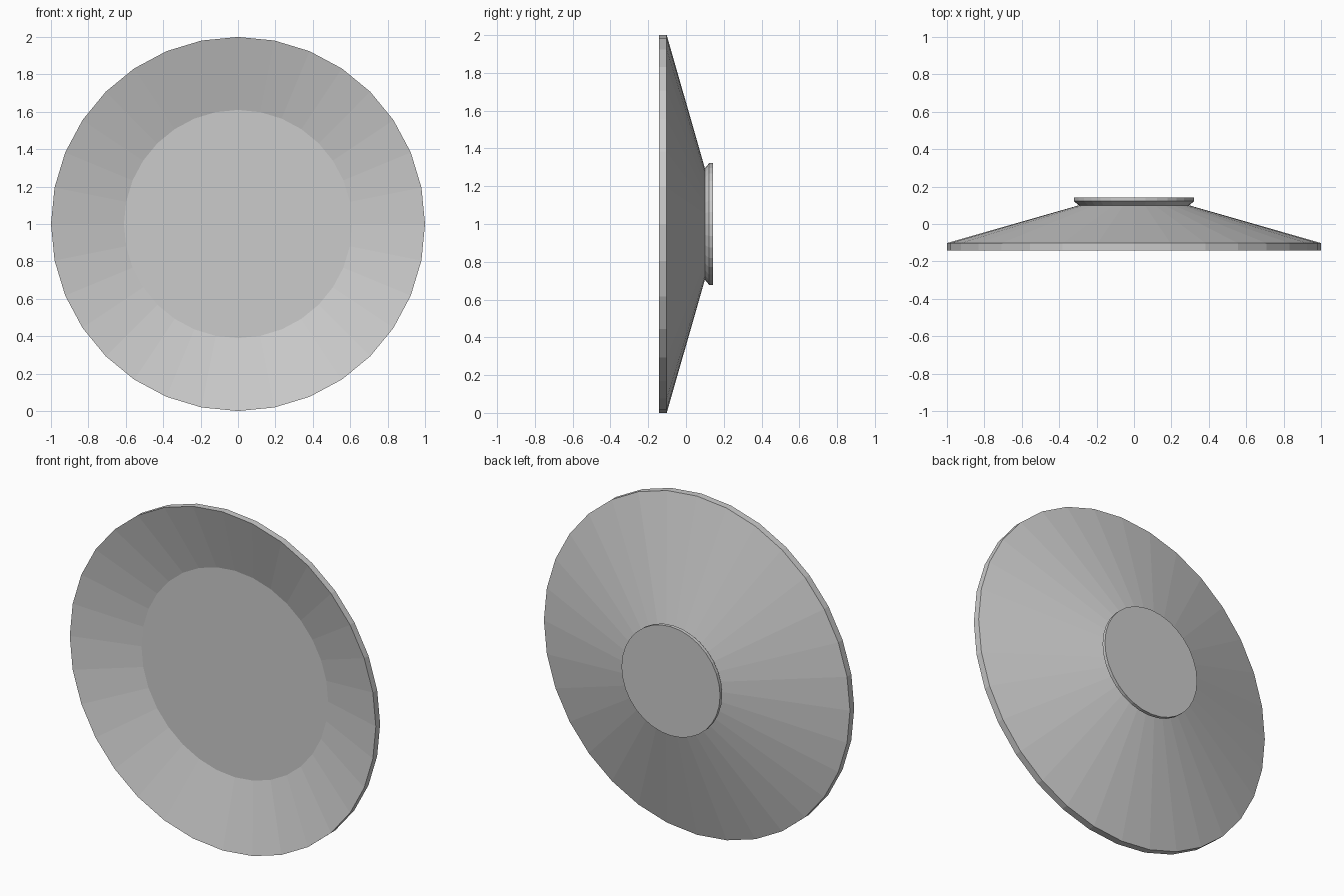
import bpy, bmesh
from math import sin, cos, tau

if "Cube" in bpy.data.objects:
    bpy.data.objects.remove(bpy.data.objects["Cube"])

SIDES = 32

# Closed profile as (radius, y), from the inner floor over the rim to the foot
PROFILE = [(0.61, -0.03), (1.0, -0.142), (1.0, -0.102),
           (0.295, 0.10), (0.322, 0.122), (0.322, 0.142)]


def lathe(name, profile, z):
    bm = bmesh.new()
    rings = [[bm.verts.new((r * cos(tau * i / SIDES), y, z + r * sin(tau * i / SIDES)))
              for i in range(SIDES)] for r, y in profile]
    for a, b in zip(rings, rings[1:]):
        for i in range(SIDES):
            j = (i + 1) % SIDES
            bm.faces.new((a[i], a[j], b[j], b[i]))
    # Flat floor and flat foot base
    bm.faces.new(rings[0])
    bm.faces.new(rings[-1])
    bmesh.ops.recalc_face_normals(bm, faces=bm.faces)
    mesh = bpy.data.meshes.new(name)
    bm.to_mesh(mesh)
    bm.free()
    obj = bpy.data.objects.new(name, mesh)
    bpy.context.collection.objects.link(obj)
    return obj


# Plate standing on its edge, hollow side to the front
lathe("plate", PROFILE, 1.0)
